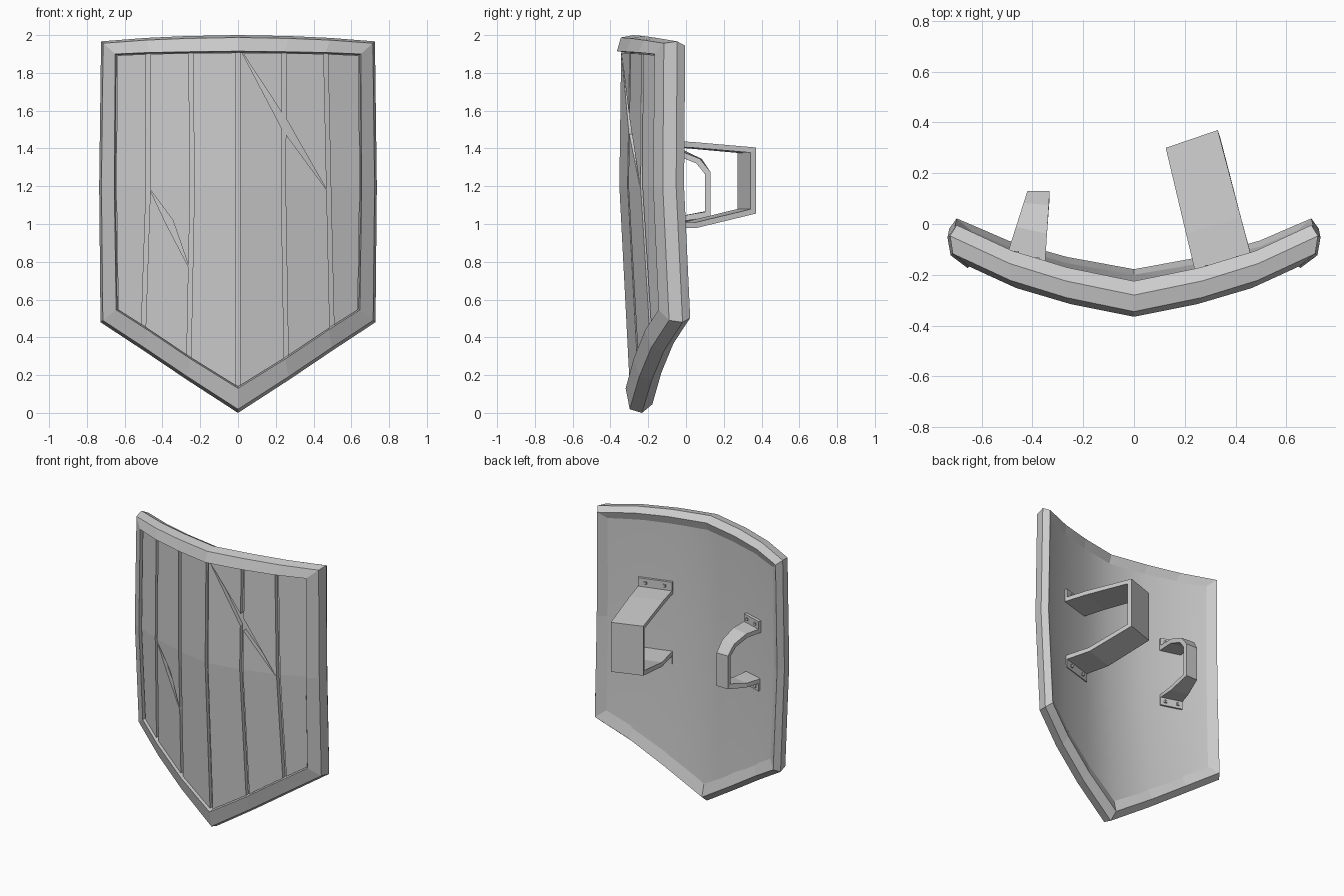
import bpy, bmesh
from mathutils import Vector

cube = bpy.data.objects.get("Cube")
if cube:
    bpy.data.objects.remove(cube, do_unlink=True)

grey = bpy.data.materials.new("plain_grey")
grey.use_nodes = True
COLOUR = (0.6, 0.6, 0.6, 1)
grey.diffuse_color = COLOUR
grey.node_tree.nodes["Principled BSDF"].inputs["Base Color"].default_value = COLOUR


def interp(table, v):
    """Piecewise linear lookup in ascending (key, value) pairs."""
    v = min(max(v, table[0][0]), table[-1][0])
    for (a, p), (b, q) in zip(table, table[1:]):
        if v <= b:
            return p + (q - p) * (v - a) / (b - a)


def surface(x, z, y):
    """Bow the shield across x and bend it gently along z."""
    across = interp([(0, 0), (.25, .05), (.47, .115), (.74, .24)], abs(x))
    along = interp([(.1, .047), (1.2, -.01), (1.95, 0)], z)
    return Vector((x, y + across + along, z))


def finish(name, bm):
    bmesh.ops.recalc_face_normals(bm, faces=bm.faces)
    mesh = bpy.data.meshes.new(name)
    bm.to_mesh(mesh)
    bm.free()
    mesh.materials.append(grey)
    obj = bpy.data.objects.new(name, mesh)
    bpy.context.collection.objects.link(obj)
    return obj


def activate(obj):
    bpy.ops.object.select_all(action='DESELECT')
    obj.select_set(True)
    bpy.context.view_layer.objects.active = obj


def skin(bm, rows, close=False):
    """Quads between rows of points; closed both ways when asked."""
    grid = [[bm.verts.new(p) for p in row] for row in rows]
    n, m = len(grid), len(grid[0])
    for i in range(n if close else n - 1):
        for j in range(m if close else m - 1):
            k, l = (i + 1) % n, (j + 1) % m
            bm.faces.new((grid[i][j], grid[i][l], grid[k][l], grid[k][j]))


def thicken(bm, depth):
    made = bmesh.ops.extrude_face_region(bm, geom=bm.faces[:])["geom"]
    verts = [g for g in made if isinstance(g, bmesh.types.BMVert)]
    bmesh.ops.translate(bm, verts=verts, vec=(0, depth, 0))


# Outlines of the rim, right half from top centre round to the tip
INNER = [(0, 1.915), (.25, 1.912), (.465, 1.908), (.65, 1.9), (.655, 1.2),
         (.645, .545), (.48, .44), (.25, .285), (0, .13)]
OUTER = [(0, 2), (.27, 1.995), (.49, 1.985), (.725, 1.967), (.735, 1.2),
         (.728, .48), (.5, .33), (.27, .175), (0, 0)]


def full_loop(half):
    return half + [(-x, z) for x, z in reversed(half[1:-1])]


# Rim: a five-sided section swept round the outline
SECTION = [(0, -.365), (.85, -.345), (1, -.28), (.65, -.225), (-.2, -.25)]
rows = []
for a, b in zip(full_loop(INNER), full_loop(OUTER)):
    a, b = Vector(a), Vector(b)
    rows.append([surface(*a.lerp(b, t), y) for t, y in SECTION])
bm = bmesh.new()
skin(bm, rows, close=True)
finish("rim", bm)


def slab(name, columns, front, depth, inset):
    """Bowed board; each column gives x at its top, middle and bottom."""
    bm = bmesh.new()
    rows = []
    for top, mid, low in columns:
        z_top = interp(INNER[:4], abs(top)) - inset
        z_low = interp(INNER[:4:-1], abs(low)) + inset
        rows.append([surface(top, z_top, front), surface(mid, 1.2, front),
                     surface(low, z_low, front)])
    skin(bm, rows)
    thicken(bm, depth)
    return finish(name, bm)


# Board edges from left to right: x at top, middle and bottom
SEAMS = [(-.65, -.655, -.645), (-.475, -.475, -.5), (-.25, -.242, -.26), (0, 0, 0),
         (.245, .24, .255), (.465, .48, .497), (.65, .655, .645)]

# Backing panel
panel = slab("back_panel", SEAMS, -.318, .073, -.005)
activate(panel)
bpy.ops.object.shade_smooth_by_angle(angle=.5)

# Cracks across the boards
cutters = []
for outline in ([(.015, 1.92), (.265, 1.54), (.47, 1.18), (.235, 1.5)],
                [(-.47, 1.19), (-.345, 1.02), (-.255, .76), (-.38, 1)]):
    bm = bmesh.new()
    bm.faces.new([bm.verts.new((x, -.6, z)) for x, z in outline])
    thicken(bm, .5)
    cutter = finish("crack_cutter", bm)
    cutter.hide_render = True
    cutters.append(cutter)

# Planks with narrow gaps between them
GAP = .011
for i, (a, b) in enumerate(zip(SEAMS, SEAMS[1:])):
    plank = slab(f"plank_{i + 1}", [[x + GAP for x in a], [x - GAP for x in b]],
                 -.345, .032, .008)
    cutter = {1: cutters[1], 3: cutters[0], 4: cutters[0]}.get(i)
    if cutter:
        activate(plank)
        mod = plank.modifiers.new("crack", 'BOOLEAN')
        mod.operation = 'DIFFERENCE'
        mod.object = cutter
        bpy.ops.object.modifier_apply(modifier=mod.name)
for cutter in cutters:
    bpy.data.objects.remove(cutter, do_unlink=True)


def strap(name, base, end, path, thickness):
    """Bent strap: t runs from the base edge to the end edge, z is height."""
    bm = bmesh.new()
    rows = []
    for t, z in path:
        rows.append([Vector((*Vector(p).lerp(Vector(q), t), z)) for p, q in zip(base, end)])
    skin(bm, rows)
    mesh_obj = finish(name, bm)
    if mesh_obj.data.polygons[0].normal.y < 0:
        mesh_obj.data.flip_normals()
    mod = mesh_obj.modifiers.new("thickness", 'SOLIDIFY')
    mod.thickness = thickness
    mod.offset = -1
    mod.use_even_offset = True

    # Two square rivets on each flange
    bm = bmesh.new()
    for (_, z0), (_, z1) in (path[:2], path[-2:]):
        for s in (.22, .78):
            x, y = Vector(base[0]).lerp(Vector(base[1]), s)
            made = bmesh.ops.create_cube(bm, size=.018)["verts"]
            bmesh.ops.translate(bm, verts=made, vec=(x, y, (z0 + z1) / 2))
    finish(name + "_rivets", bm)


# Wide arm loop and narrow hand grip on the back
strap("arm_loop", [(.24, -.185), (.46, -.12)], [(.125, .3), (.33, .37)],
      [(0, 1.5), (0, 1.44), (.3, 1.435), (1, 1.405), (1, 1.055), (.35, .978),
       (0, .978), (0, .92)], .03)
strap("hand_grip", [(-.495, -.105), (-.35, -.15)], [(-.42, .13), (-.332, .13)],
      [(0, 1.45), (0, 1.395), (.4, 1.39), (.8, 1.345), (1, 1.275), (1, 1.04),
       (.4, 1.01), (0, 1.01), (0, .955)], .03)
